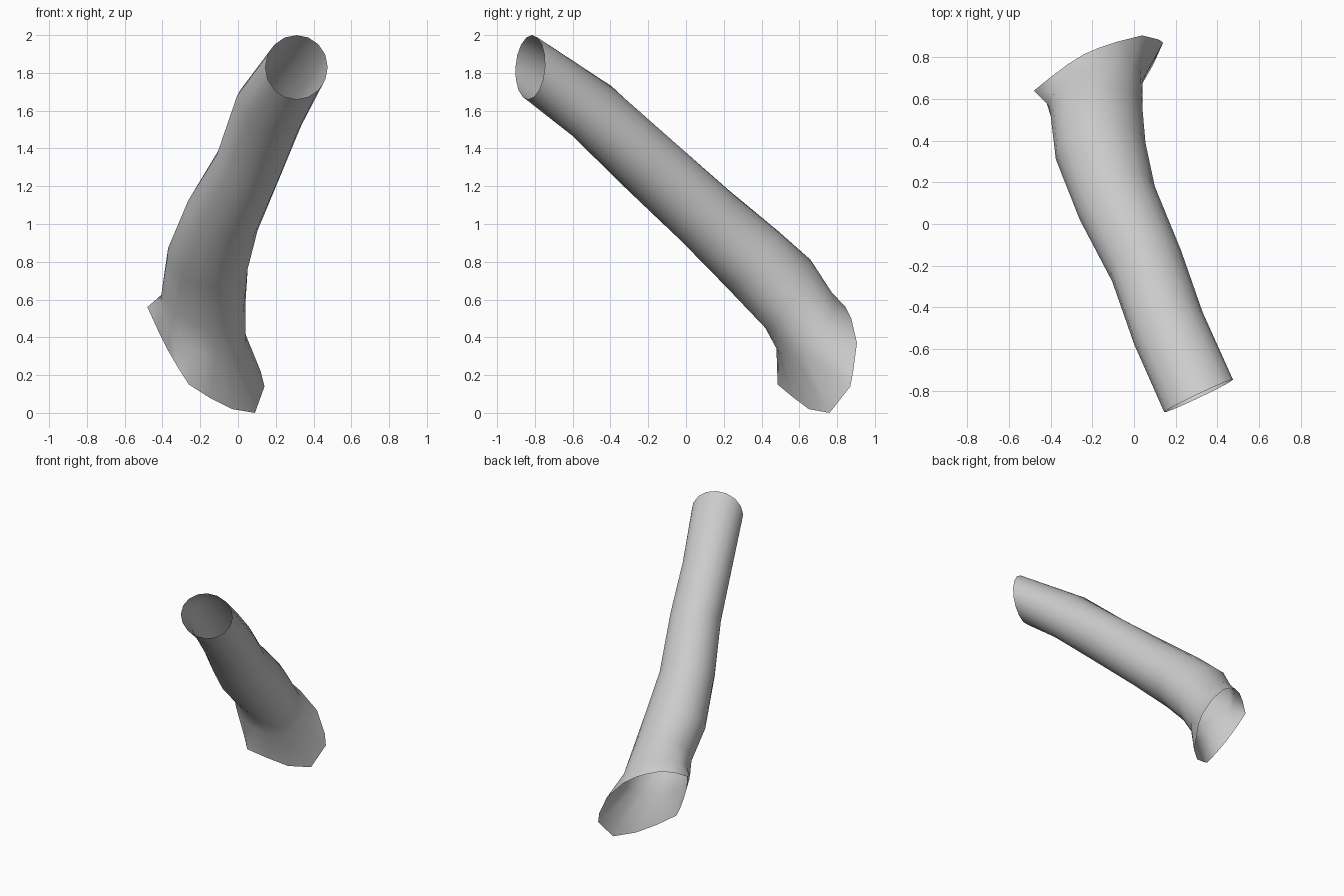
import bpy, bmesh, math
from mathutils import Vector

SIDES = 16

# Cross-sections of the pipe, top to bottom: centre, sideways half-axis, upper half-axis
SECTIONS = [
    ((0.31, -0.825, 1.83), (0.165, 0.078, 0.0), (0.0, 0.01, 0.17)),
    ((0.165, -0.50, 1.60), (0.165, 0.075, -0.03), (-0.047, 0.105, 0.13)),
    ((0.06, -0.20, 1.32), (0.165, 0.075, 0.0), (-0.05, 0.115, 0.125)),
    ((-0.08, 0.10, 1.045), (0.18, 0.08, -0.03), (-0.045, 0.125, 0.135)),
    ((-0.16, 0.35, 0.815), (0.215, 0.04, 0.0), (-0.03, 0.135, 0.15)),
    ((-0.18, 0.54, 0.63), (0.22, 0.02, -0.04), (-0.01, 0.12, 0.18)),
    ((-0.185, 0.63, 0.48), (0.225, 0.06, -0.11), (0.02, 0.14, 0.16)),
]

# Flared lower rim, cut to sit against a curved body
RIM = [
    (0.14, 0.87, 0.14), (0.12, 0.885, 0.22), (0.04, 0.905, 0.37), (-0.08, 0.875, 0.50),
    (-0.17, 0.845, 0.56), (-0.24, 0.815, 0.59), (-0.32, 0.765, 0.61), (-0.40, 0.705, 0.60),
    (-0.48, 0.64, 0.56), (-0.425, 0.60, 0.44), (-0.37, 0.56, 0.33), (-0.315, 0.52, 0.235),
    (-0.26, 0.485, 0.15), (-0.15, 0.57, 0.08), (-0.03, 0.65, 0.02), (0.09, 0.76, 0.0),
]


def ellipse(centre, side, up):
    c, u, v = Vector(centre), Vector(side), Vector(up)
    angles = [2 * math.pi * i / SIDES for i in range(SIDES)]
    return [c + u * math.cos(a) + v * math.sin(a) for a in angles]


# Loft an open pipe through all the rings
bm = bmesh.new()
rings = [[bm.verts.new(p) for p in ring]
         for ring in [ellipse(*s) for s in SECTIONS] + [RIM]]
for a, b in zip(rings, rings[1:]):
    for i in range(SIDES):
        j = (i + 1) % SIDES
        bm.faces.new((a[i], b[i], b[j], a[j]))
mesh = bpy.data.meshes.new("curved_pipe")
bm.to_mesh(mesh)
bm.free()

# Plain grey finish
grey = bpy.data.materials.new("grey")
grey.diffuse_color = (0.6, 0.6, 0.6, 1.0)
mesh.materials.append(grey)

pipe = bpy.data.objects.new("curved_pipe", mesh)
bpy.context.collection.objects.link(pipe)
bpy.context.view_layer.objects.active = pipe
pipe.select_set(True)
bpy.ops.object.shade_smooth_by_angle(angle=math.radians(60))
